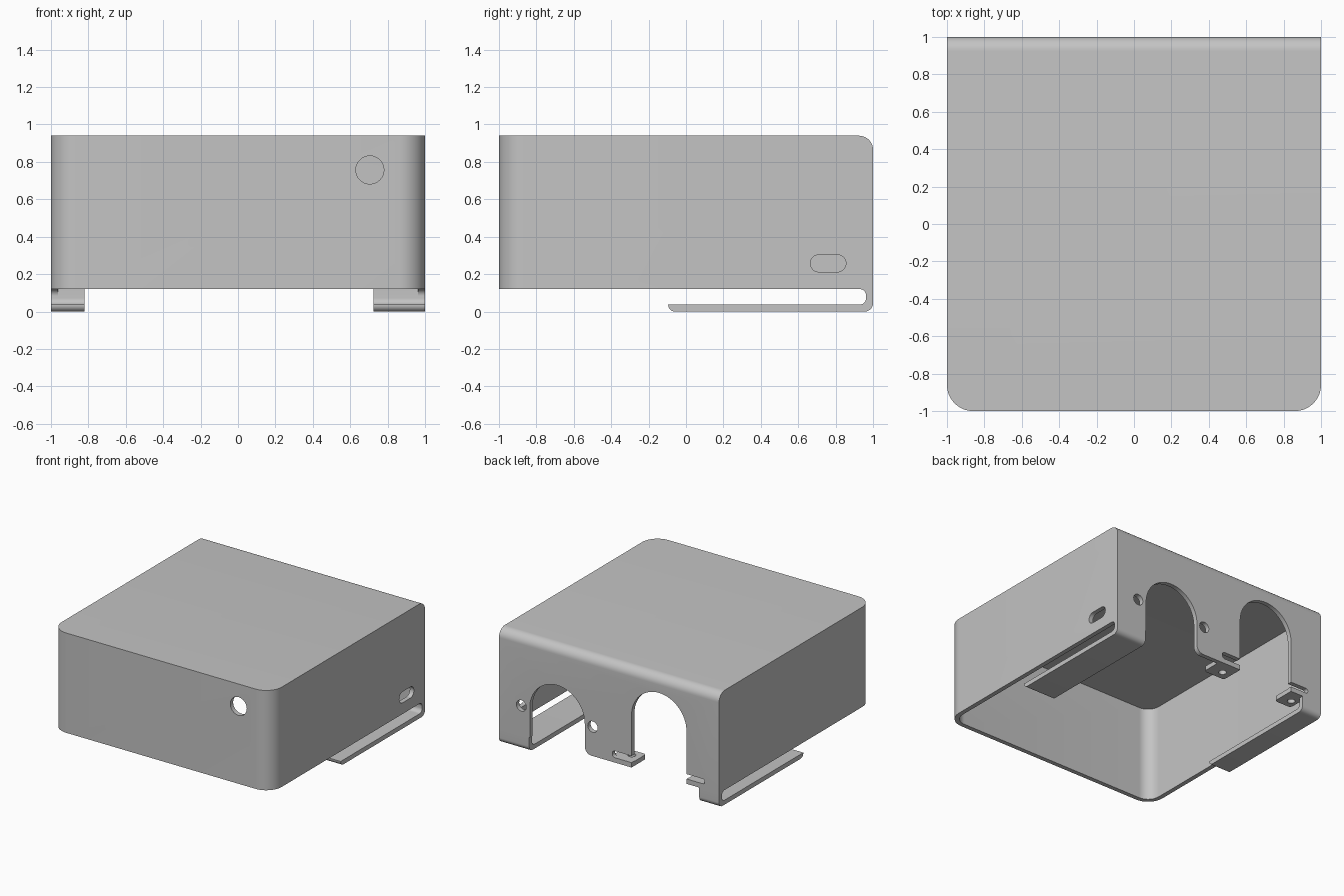
import bpy
import bmesh
from math import sin, cos, radians

if "Cube" in bpy.data.objects:
    bpy.data.objects.remove(bpy.data.objects["Cube"], do_unlink=True)

T = 0.037          # sheet thickness
TOP = 0.94         # roof height
RIM = 0.12         # lower edge of the walls

metal = bpy.data.materials.new("sheet_metal_grey")
metal.use_nodes = True
grey = (0.55, 0.55, 0.55, 1)
metal.diffuse_color = grey
metal.node_tree.nodes["Principled BSDF"].inputs["Base Color"].default_value = grey


def arc(cx, cy, r, start, end, n=12):
    """Points along an arc, angles in degrees."""
    angles = [radians(start + (end - start) * i / n) for i in range(n + 1)]
    return [(cx + r * cos(a), cy + r * sin(a)) for a in angles]


def circle(cx, cy, r):
    return arc(cx, cy, r, 0, 360, 32)[:-1]


def rounded_rect(x0, x1, y0, y1, r):
    """Rectangle with four round corners."""
    return (arc(x1 - r, y1 - r, r, 0, 90) + arc(x0 + r, y1 - r, r, 90, 180)
            + arc(x0 + r, y0 + r, r, 180, 270) + arc(x1 - r, y0 + r, r, 270, 360))


def prism(name, outline, low, high, axis="z", back_radius=0):
    """Extrude an outline along an axis; optionally round its top back edge."""
    place = {"x": lambda a, b, c: (c, a, b),
             "y": lambda a, b, c: (a, c, b),
             "z": lambda a, b, c: (a, b, c)}[axis]
    bm = bmesh.new()
    face = bm.faces.new([bm.verts.new(place(a, b, low)) for a, b in outline])
    grown = bmesh.ops.extrude_face_region(bm, geom=[face])["geom"]
    moved = [v for v in grown if isinstance(v, bmesh.types.BMVert)]
    bmesh.ops.translate(bm, verts=moved, vec=place(0, 0, high - low))
    bmesh.ops.recalc_face_normals(bm, faces=bm.faces[:])
    if back_radius:
        y_max = max(v.co.y for v in bm.verts)
        edges = [e for e in bm.edges
                 if all(v.co.y > y_max - 1e-4 and v.co.z > high - 1e-4 for v in e.verts)]
        bmesh.ops.bevel(bm, geom=edges, offset=back_radius, segments=10,
                        profile=0.5, affect="EDGES")
    mesh = bpy.data.meshes.new(name)
    bm.to_mesh(mesh)
    bm.free()
    mesh.materials.append(metal)
    obj = bpy.data.objects.new(name, mesh)
    bpy.context.collection.objects.link(obj)
    return obj


def cut(obj, cutters):
    """Subtract every cutter, then throw the cutters away."""
    bpy.context.view_layer.objects.active = obj
    for cutter in cutters:
        cutter.hide_render = True
        mod = obj.modifiers.new("cut", "BOOLEAN")
        mod.operation = "DIFFERENCE"
        mod.solver = "EXACT"
        mod.object = cutter
        bpy.ops.object.modifier_apply(modifier=mod.name)
        bpy.data.objects.remove(cutter, do_unlink=True)


def smooth(obj):
    bpy.ops.object.select_all(action="DESELECT")
    obj.select_set(True)
    bpy.context.view_layer.objects.active = obj
    bpy.ops.object.shade_smooth_by_angle(angle=radians(30))


def plan(inset):
    """Cover footprint with round front corners and square back corners."""
    s, r = 1 - inset, 0.14 - inset
    return [(s, s), (-s, s)] + arc(r - s, r - s, r, 180, 270) + arc(s - r, r - s, r, 270, 360)


def arch(cx, cz, r, flare=0):
    """Arched doorway, optionally flaring out at its left-hand foot."""
    foot = [(cx - r, -0.1)]
    if flare:
        foot = [(cx - r - flare, -0.1)] + arc(cx - r - flare, RIM + flare, flare, 270, 360)
    return foot + arc(cx, cz, r, 180, 0, 32) + [(cx + r, -0.1)]


# Hollow cover: roof, front, sides and back
cover = prism("cover", plan(0), RIM, TOP, back_radius=0.075)
back = (0.9, 1.1, "y")
cut(cover, [
    prism("hollow_cutter", plan(T), -0.2, TOP - T, back_radius=0.04),
    prism("low_arch_cutter", arch(0.47, 0.365, 0.25, 0.06), *back),
    prism("tall_arch_cutter", arch(-0.455, 0.55, 0.25), *back),
    prism("screw_hole_cutter", circle(0.797, 0.36, 0.045), *back),
    prism("screw_hole_cutter", circle(0.148, 0.36, 0.045), *back),
    prism("middle_relief_cutter", rounded_rect(-0.3, -0.03, 0.16, 0.215, 0.025), *back),
    prism("side_relief_cutter", rounded_rect(-0.87, -0.6, 0.16, 0.2, 0.018), *back),
    prism("front_hole_cutter", circle(0.705, 0.757, 0.075), -1.1, -0.9, "y"),
    prism("side_slot_cutter", rounded_rect(0.665, 0.855, 0.212, 0.303, 0.045), 0.9, 1.1, "x"),
])
smooth(cover)

# Folded feet running forward from the back wall
foot_profile = ([(1 - T, RIM)] + arc(0.928, 0.072, 0.035, 0, -90)
                + [(-0.095, T)] + arc(-0.06, 0.035, 0.035, 180, 270)
                + arc(0.955, 0.045, 0.045, 270, 360) + [(1, RIM)])
for name, x0, x1 in (("left_foot", 0.725, 1), ("right_foot", -1, -0.82)):
    smooth(prism(name, foot_profile, x0, x1, "x"))

# Fillets where the side walls meet the folded feet
gusset = [(1 - T, RIM)] + arc(0.928, 0.085, 0.035, 0, 90)
for name, x0, x1 in (("left_gusset", 1 - T, 1), ("right_gusset", -1, T - 1)):
    smooth(prism(name, gusset, x0, x1, "x"))

# Inward screw tabs beside the tall arch
for name, x0, x1 in (("middle_tab", -0.205, -0.01), ("side_tab", -0.86, -0.705)):
    tab = prism(name, rounded_rect(x0, x1, 0.81, 0.99, 0.025), RIM, RIM + T)
    cut(tab, [prism("tab_hole_cutter", circle((x0 + x1) / 2 - 0.02, 0.885, 0.03), 0, 0.3)])
    smooth(tab)
